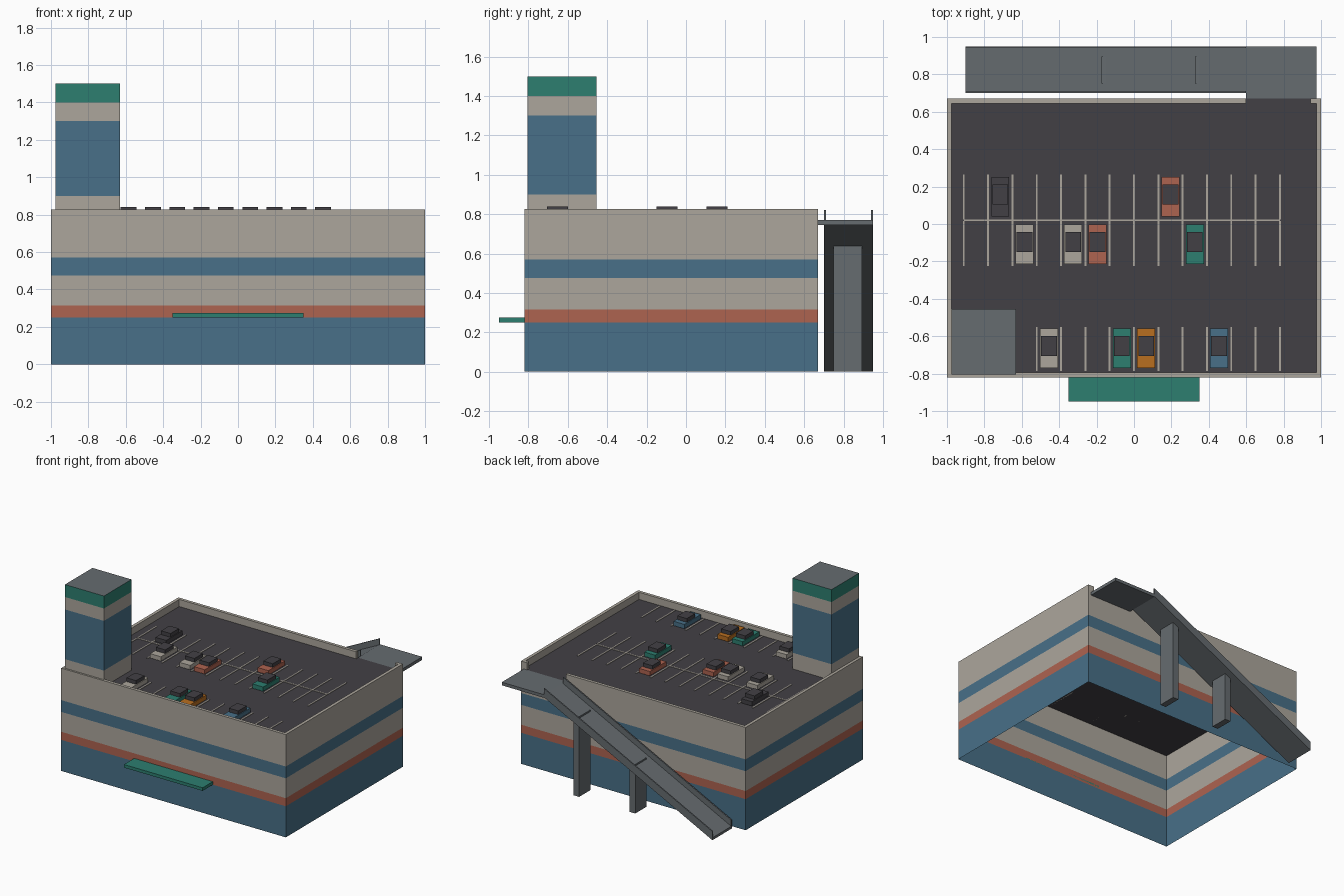
import bpy, bmesh

if "Cube" in bpy.data.objects:
    bpy.data.objects.remove(bpy.data.objects["Cube"])


def material(name, r, g, b):
    m = bpy.data.materials.new(name)
    lin = [((c / 255 + 0.055) / 1.055) ** 2.4 for c in (r, g, b)]
    m.diffuse_color = (*lin, 1)
    m.use_nodes = True
    m.node_tree.nodes["Principled BSDF"].inputs["Base Color"].default_value = m.diffuse_color
    return m


BEIGE = material("beige concrete", 172, 166, 156)
BLUE = material("slate blue", 72, 112, 136)
RED = material("brick red", 174, 99, 80)
TEAL = material("teal", 45, 126, 112)
ASPHALT = material("dark asphalt", 66, 64, 69)
GREY = material("ramp grey", 102, 108, 112)
AMBER = material("amber", 184, 110, 32)


def finish(name, bm, mats):
    mesh = bpy.data.meshes.new(name)
    bm.to_mesh(mesh)
    bm.free()
    for m in mats:
        mesh.materials.append(m)
    ob = bpy.data.objects.new(name, mesh)
    bpy.context.collection.objects.link(ob)
    return ob


def add_box(bm, x0, x1, y0, y1, z0, z1, shear=0.0):
    """Box; shear raises the +x end to make a slope."""
    for v in bmesh.ops.create_cube(bm, size=1)["verts"]:
        sx, sy, sz = v.co.x > 0, v.co.y > 0, v.co.z > 0
        v.co = (x1 if sx else x0, y1 if sy else y0,
                (z1 if sz else z0) + (shear if sx else 0))


def boxes(name, mat, *dims, shear=0.0):
    bm = bmesh.new()
    for d in dims:
        add_box(bm, *d, shear=shear)
    return finish(name, bm, [mat])


def banded_walls(name, x0, x1, y0, y1, levels, colours, cap):
    """Thin walls, one colour band between each pair of levels, closed on top."""
    bm = bmesh.new()
    mats = list(dict.fromkeys(colours + [cap]))
    rings = [[bm.verts.new((x, y, z)) for x, y in
              ((x0, y0), (x1, y0), (x1, y1), (x0, y1))] for z in levels]
    for a, b, c in zip(rings, rings[1:], colours):
        for i in range(4):
            j = (i + 1) % 4
            bm.faces.new((a[i], a[j], b[j], b[i])).material_index = mats.index(c)
    bm.faces.new(rings[-1]).material_index = mats.index(cap)
    return finish(name, bm, mats)


X, YF, YB, DECK, TOP, T = 1.0, -0.82, 0.67, 0.77, 0.827, 0.025

# Main building shell, open underneath, with the parking deck on top
banded_walls("building_walls_and_deck", -X, X, YF, YB,
             [0, 0.25, 0.315, 0.475, 0.57, DECK],
             [BLUE, RED, BEIGE, BLUE, BEIGE], ASPHALT)

# Parapet, with a gap in the back where the ramp arrives
boxes("parapet", BEIGE,
      (-X, X, YF, YF + T, DECK, TOP),
      (-X, -X + T, YF + T, YB, DECK, TOP),
      (X - T, X, YF + T, YB, DECK, TOP),
      (-X + T, 0.6, YB - T, YB, DECK, TOP),
      (0.945, X - T, YB - T, YB, DECK, TOP))

# Stair tower
banded_walls("stair_tower", -0.977, -0.63, -0.805, -0.455,
             [DECK, 0.9, 1.3, 1.4, 1.5], [BEIGE, BLUE, BEIGE, TEAL], GREY)

# Entrance canopy
boxes("entrance_canopy", TEAL, (-0.35, 0.35, -0.95, YF, 0.25, 0.275))

# Ramp, its curbs, landing and piers
RX0, RX1, RISE = -0.9, 0.6, 0.75
boxes("ramp", GREY, (RX0, RX1, 0.70, 0.95, 0.0, 0.02), shear=RISE)
boxes("ramp_curbs", GREY, (RX0, RX1, 0.70, 0.71, 0.02, 0.07),
      (RX0, RX1, 0.94, 0.95, 0.02, 0.07), shear=RISE)
boxes("ramp_landing", GREY, (0.6, 0.975, YB, 0.95, 0.745, DECK))
boxes("ramp_piers", GREY,
      *[(x - 0.025, x + 0.025, 0.75, 0.895, 0, 0.02 + RISE * (x - RX0) / (RX1 - RX0))
        for x in (-0.15, 0.35)])

# Painted bay lines
ZL = DECK + 0.004
w = 0.005
lines = [(-0.91, 0.78, 0.02 - w, 0.02 + w, DECK, ZL)]
for i in range(14):
    x = -0.91 + 0.13 * i
    lines += [(x - w, x + w, -0.225, 0.02 - w, DECK, ZL),
              (x - w, x + w, 0.02 + w, 0.265, DECK, ZL)]
    if i >= 3:
        lines.append((x - w, x + w, -0.785, -0.55, DECK, ZL))
boxes("bay_lines", BEIGE, *lines)

# Parked cars: coloured body and dark cabin
cars = [(-0.715, 0.145, ASPHALT), (0.195, 0.145, RED),
        (-0.585, -0.108, BEIGE), (-0.325, -0.108, BEIGE),
        (-0.195, -0.108, RED), (0.325, -0.108, TEAL),
        (-0.455, -0.665, BEIGE), (-0.065, -0.665, TEAL),
        (0.065, -0.665, AMBER), (0.455, -0.665, BLUE)]
for n, (x, y, colour) in enumerate(cars, 1):
    boxes(f"car_body_{n}", colour,
          (x - 0.048, x + 0.048, y - 0.105, y + 0.105, DECK + 0.005, 0.81))
    boxes(f"car_cabin_{n}", ASPHALT,
          (x - 0.042, x + 0.042, y - 0.042, y + 0.065, 0.81, 0.84))
